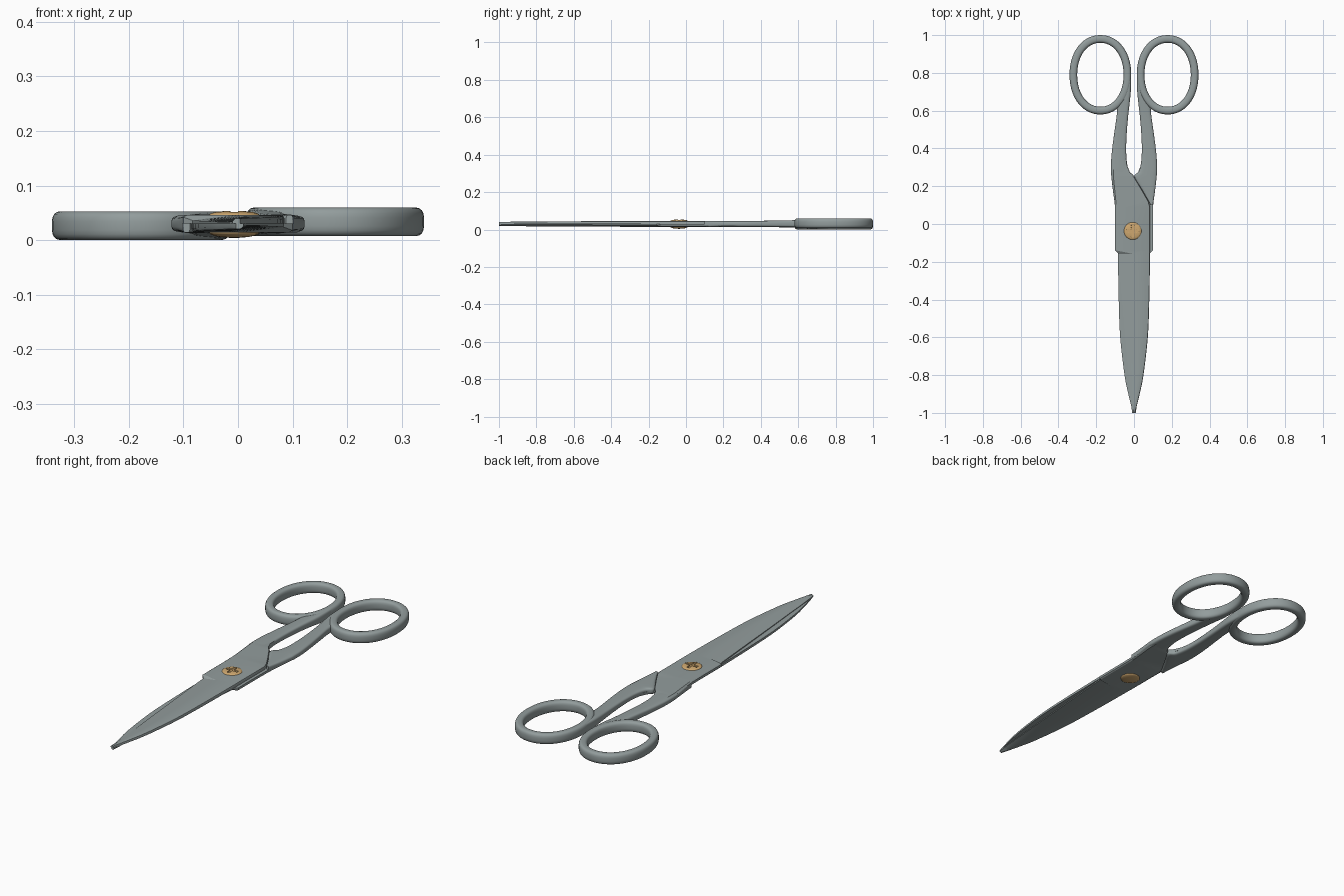
import bpy, bmesh, math
from mathutils import Matrix

if "Cube" in bpy.data.objects:
    bpy.data.objects.remove(bpy.data.objects["Cube"])

Z0 = 0.03                       # plane where the two halves meet
FLIP = Matrix.Translation((0, 0, 2 * Z0)) @ Matrix.Diagonal((-1, 1, -1, 1))


def material(name, rgb):
    m = bpy.data.materials.new(name)
    m.diffuse_color = (*rgb, 1)
    m.use_nodes = True
    m.node_tree.nodes["Principled BSDF"].inputs["Base Color"].default_value = m.diffuse_color
    return m


steel = material("grey steel", (0.29, 0.335, 0.335))
brass = material("brass", (0.62, 0.39, 0.16))


def finish(name, bm, mat, angle=35):
    bmesh.ops.recalc_face_normals(bm, faces=bm.faces)
    me = bpy.data.meshes.new(name)
    bm.to_mesh(me)
    bm.free()
    me.materials.append(mat)
    ob = bpy.data.objects.new(name, me)
    bpy.context.collection.objects.link(ob)
    bpy.ops.object.select_all(action='DESELECT')
    bpy.context.view_layer.objects.active = ob
    ob.select_set(True)
    bpy.ops.object.shade_smooth_by_angle(angle=math.radians(angle))
    return ob


def loft(rings, closed=False):
    bm = bmesh.new()
    rows = [[bm.verts.new(p) for p in r] for r in rings]
    n = len(rows[0])
    pairs = list(zip(rows, rows[1:])) + ([(rows[-1], rows[0])] if closed else [])
    for a, b in pairs:
        for i in range(n):
            j = (i + 1) % n
            bm.faces.new((a[i], a[j], b[j], b[i]))
    if not closed:
        bm.faces.new(rows[0])
        bm.faces.new(rows[-1])
    return bm


def spow(v, e):
    return math.copysign(abs(v) ** e, v)


def soft_rect(n, power):
    """Unit rounded rectangle as (u, v) points."""
    for i in range(n):
        a = 2 * math.pi * (i + 0.5) / n
        yield spow(math.cos(a), 2 / power), spow(math.sin(a), 2 / power)


def smooth(table, steps):
    """Catmull-Rom interpolation of table rows."""
    out = []
    for k in range(len(table) - 1):
        p = [table[min(max(k + d, 0), len(table) - 1)] for d in (-1, 0, 1, 2)]
        for s in range(steps):
            t = s / steps
            out.append([0.5 * (2 * b + (c - a) * t + (2*a - 5*b + 4*c - d) * t*t
                               + (3*b - a - 3*c + d) * t**3) for a, b, c, d in zip(*p)])
    return out + [list(table[-1])]


# Blade: y, cutting edge x, spine x, top z, edge slope width, edge drop
BLADE = smooth([(-1.0, -0.010, 0.004, 0.040, 0.006, 0.005),
                (-0.97, -0.013, 0.013, 0.041, 0.012, 0.007),
                (-0.9, -0.019, 0.030, 0.042, 0.025, 0.009),
                (-0.8, -0.027, 0.050, 0.043, 0.038, 0.010),
                (-0.6, -0.045, 0.073, 0.044, 0.060, 0.010),
                (-0.4, -0.062, 0.081, 0.045, 0.070, 0.010),
                (-0.158, -0.083, 0.085, 0.046, 0.075, 0.010)], 5)
# Pivot plate and its slanted shoulder, fading into the handle
PLATE = [(-0.14, -0.100, 0.085, 0.046, 0.006, 0.004),
         (0.00, -0.100, 0.085, 0.046, 0.006, 0.004),
         (0.09, -0.101, 0.085, 0.046, 0.006, 0.004),
         (0.12, -0.103, 0.076, 0.046, 0.007, 0.005),
         (0.18, -0.110, 0.042, 0.046, 0.008, 0.006),
         (0.25, -0.118, 0.000, 0.046, 0.009, 0.007),
         (0.275, -0.118, -0.022, 0.046, 0.009, 0.007),
         (0.31, -0.118, -0.036, 0.045, 0.010, 0.007),
         (0.38, -0.113, -0.044, 0.042, 0.010, 0.007)]


def plate_ring(y, xl, xr, zt, b, d):
    r = min(0.006, (xr - xl) * 0.2)
    pts = [(xl, Z0), (xl, zt - d), (xl + b, zt), (xr - r, zt),
           (xr - r * 0.3, zt - r * 0.3), (xr, zt - r), (xr, Z0)]
    return [(x, y, z) for x, z in pts]


# Handle shank: y, outer x, inner x, bottom z, top z
SHANK = smooth([(0.10, -0.101, -0.088, 0.014, 0.045),
                (0.18, -0.112, -0.043, 0.014, 0.045),
                (0.25, -0.120, -0.002, 0.014, 0.045),
                (0.28, -0.122, -0.026, 0.014, 0.046),
                (0.34, -0.121, -0.039, 0.014, 0.046),
                (0.42, -0.113, -0.041, 0.013, 0.046),
                (0.50, -0.102, -0.037, 0.012, 0.047),
                (0.58, -0.091, -0.030, 0.010, 0.048),
                (0.64, -0.085, -0.023, 0.007, 0.049),
                (0.70, -0.062, -0.017, 0.004, 0.050),
                (0.77, -0.045, -0.016, 0.003, 0.050)], 4)


def shank_ring(y, xl, xr, zb, zt):
    return [((xl + xr) / 2 + u * (xr - xl) / 2, y, (zb + zt) / 2 + v * (zt - zb) / 2)
            for u, v in soft_rect(24, 4)]


def finger_ring(n=72):
    rows = []
    for i in range(n):
        a = 2 * math.pi * i / n
        c, s = spow(math.cos(a), 0.95), spow(math.sin(a), 0.95)
        rows.append([(-0.178 + c * (0.143 + 0.0205 * u), 0.79 + s * (0.1895 + 0.0205 * u),
                      0.0265 + 0.0265 * v) for u, v in soft_rect(20, 3)])
    return rows


# Two matching halves, the second turned over about the long axis
for side, turn in (("left", None), ("right", FLIP)):
    parts = {"blade": (loft([plate_ring(*r) for r in BLADE + PLATE]), 25),
             "shank": (loft([shank_ring(*r) for r in SHANK]), 40),
             "finger_ring": (loft(finger_ring(), True), 50)}
    for part, (bm, angle) in parts.items():
        if turn:
            bm.transform(turn)
        finish(f"{side}_{part}", bm, steel, angle)


# Screw heads: low domes above and below
def dome(name, base, height, radius=0.046):
    rows = []
    for k in range(7):
        a = k / 6 * math.pi / 2 * 0.93
        r, z = radius * math.cos(a), base + height * math.sin(a)
        rows.append([(-0.007 + r * math.cos(t * math.pi / 20),
                      -0.037 + r * math.sin(t * math.pi / 20), z) for t in range(40)])
    rows.insert(0, [(x, y, Z0) for x, y, z in rows[0]])
    return finish(name, loft(rows), brass, 35)


head = dome("screw_head", 0.046, 0.008)
dome("screw_rivet", 0.014, -0.010)

# Cross-shaped slot in the screw head
for i, (sx, sy) in enumerate(((0.062, 0.014), (0.014, 0.062))):
    bm = bmesh.new()
    bmesh.ops.create_cube(bm, size=1, matrix=Matrix.Translation((-0.007, -0.037, 0.0575))
                          @ Matrix.Diagonal((sx, sy, 0.018, 1)))
    cutter = finish(f"slot_cutter_{i}", bm, brass)
    cutter.hide_render = True
    cutter.hide_viewport = True
    cut = head.modifiers.new(f"slot_{i}", 'BOOLEAN')
    cut.operation = 'DIFFERENCE'
    cut.solver = 'EXACT'
    cut.object = cutter
